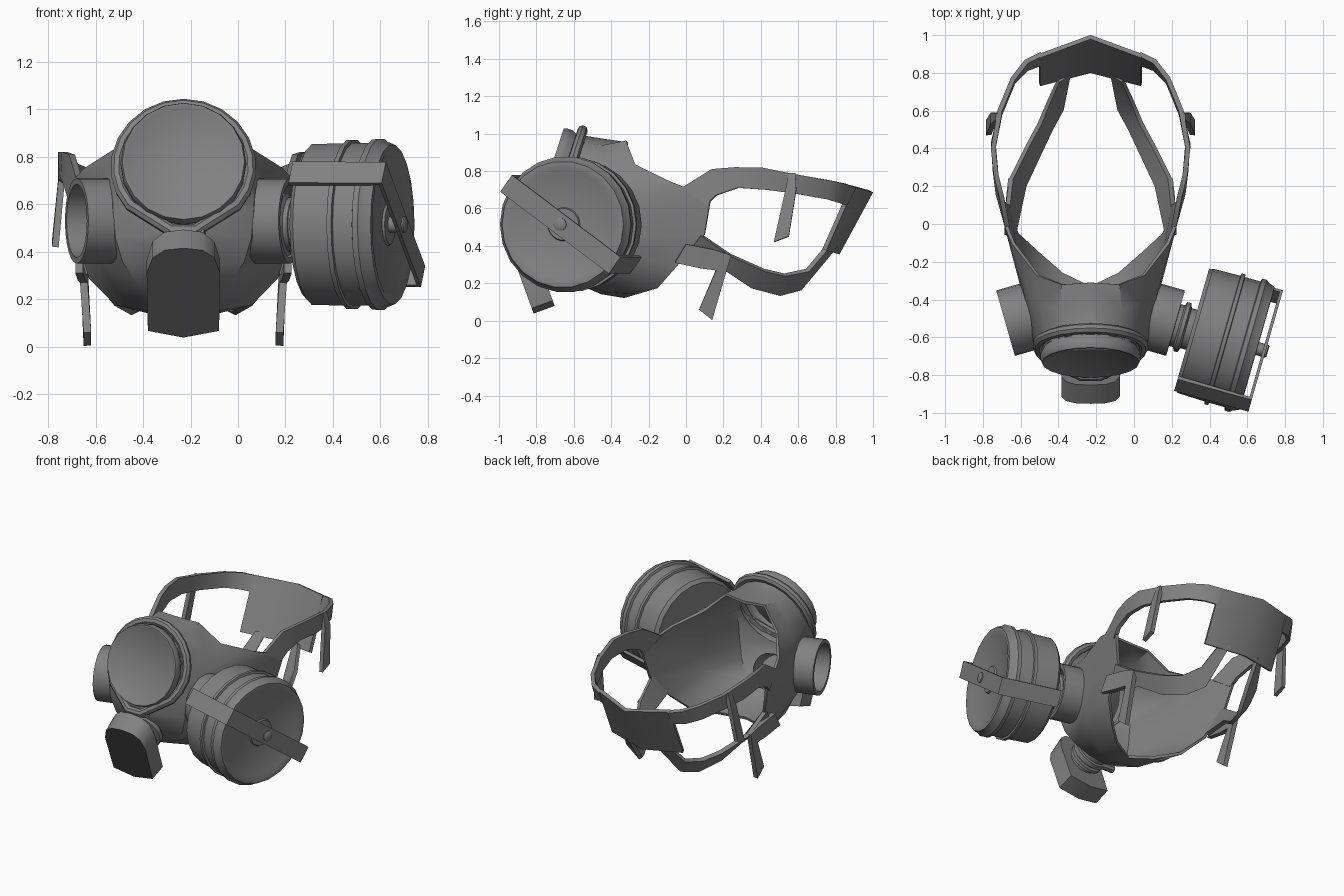
import bpy, bmesh
from math import sin, cos, pi, radians
from mathutils import Vector
from mathutils.bvhtree import BVHTree

if "Cube" in bpy.data.objects:
    bpy.data.objects.remove(bpy.data.objects["Cube"])

CX = -0.23  # mask symmetry plane


def make(name, verts, faces, loc=(0, 0, 0), mirror=False, thick=0.0):
    me = bpy.data.meshes.new(name)
    me.from_pydata([tuple(v) for v in verts], [], faces)
    bm = bmesh.new()
    bm.from_mesh(me)
    bmesh.ops.remove_doubles(bm, verts=bm.verts, dist=1e-5)
    bmesh.ops.recalc_face_normals(bm, faces=bm.faces)
    bm.to_mesh(me)
    bm.free()
    ob = bpy.data.objects.new(name, me)
    bpy.context.collection.objects.link(ob)
    ob.location = loc
    if mirror:
        ob.modifiers.new("mirror", 'MIRROR').merge_threshold = 0.002
    if thick:
        so = ob.modifiers.new("thickness", 'SOLIDIFY')
        so.thickness = thick
        so.offset = 0
    return ob


def lathe(name, origin, axis, profile, segs=20):
    """Revolve (distance along axis, radius) points around the axis."""
    q = Vector(axis).normalized().to_track_quat('Z', 'Y')
    o, n = Vector(origin), len(profile)
    verts = [o + q @ Vector((r * cos(2 * pi * k / segs), r * sin(2 * pi * k / segs), t))
             for k in range(segs) for t, r in profile]
    faces = [(k * n + i, k * n + i + 1, (k + 1) % segs * n + i + 1, (k + 1) % segs * n + i)
             for k in range(segs) for i in range(n - 1)]
    return make(name, verts, faces)


def strip(name, a, b, thick=0.026, mirror=True):
    """Band between two edge lines, mirrored over the mask centre."""
    n = len(a)
    faces = [(i, i + 1, n + i + 1, n + i) for i in range(n - 1)]
    return make(name, list(a) + list(b), faces, (CX if mirror else 0, 0, 0), mirror, thick)


def tube(name, pts, radius, closed=True):
    cu = bpy.data.curves.new(name, 'CURVE')
    cu.dimensions = '3D'
    cu.bevel_depth = radius
    cu.bevel_resolution = 2
    cu.use_fill_caps = True
    sp = cu.splines.new('POLY')
    sp.points.add(len(pts) - 1)
    for p, v in zip(sp.points, pts):
        p.co = (*v, 1)
    sp.use_cyclic_u = closed
    ob = bpy.data.objects.new(name, cu)
    bpy.context.collection.objects.link(ob)
    return ob


# lens frame: tilted upward
tilt = radians(18)
ln = Vector((0, -cos(tilt), sin(tilt)))
lu = Vector((0, sin(tilt), cos(tilt)))
lc = Vector((0, -0.73, 0.78))
wc = Vector((CX, 0, 0))


def lens_pt(x, u, depth):
    return lc + ln * depth + Vector((x, 0, 0)) + lu * u


# mask shell: rings from the open back edge to the front, half side only
rim = [(0, -.31, .945), (.15, -.32, .955), (.28, -.27, .83), (.41, -.10, .75), (.45, .0, .71), (.48, .13, .64),
       (.44, .10, .46), (.39, -.05, .29), (.28, -.15, .18), (.15, -.26, .15), (0, -.33, .13)]
cheek = [(0, -.45, .965), (.16, -.45, .93), (.26, -.42, .82), (.32, -.38, .74), (.35, -.34, .68), (.36, -.34, .58),
         (.36, -.34, .46), (.35, -.34, .36), (.28, -.36, .24), (.15, -.42, .16), (0, -.45, .15)]
front = [(0, -.57, .985), (.14, -.58, .95), (.225, -.60, .86), (.265, -.62, .76), (.29, -.64, .68), (.29, -.66, .58),
         (.28, -.66, .46), (.25, -.64, .36), (.19, -.60, .27), (.10, -.58, .22), (0, -.57, .20)]
nose = [lens_pt(.25 * sin(radians(31 * i)), .25 * cos(radians(31 * i)), -.07) for i in range(6)]
nose += [(.10, -.74, .48), (.09, -.72, .42), (.07, -.68, .34), (.04, -.64, .28), (0, -.62, .26)]
ridge = [(0, p[1] - .01, p[2]) for p in nose]
n = 11
shell_v = [Vector(p) for ring in (rim, cheek, front, nose, ridge) for p in ring]
shell_f = [(r * n + i, r * n + i + 1, (r + 1) * n + i + 1, (r + 1) * n + i)
           for r in range(4) for i in range(5 if r == 3 else 0, n - 1)]
make("mask_shell", shell_v, shell_f, (CX, 0, 0), True, 0.018)

# lens with raised rim, and the wire clamp pulled to a point below
lathe("lens", lc + wc, ln, [(-.12, .25), (-.07, .252), (-.045, .265), (-.015, .265), (.004, .258),
                            (.004, .25), (0, .245), (0, 0)], 20)
arc = [radians(a) for a in range(-128, 129, 16)]
loop = [lens_pt(.28 * sin(a), .28 * cos(a), -.095 + .05 * max(0, -cos(a))) + wc for a in arc]
loop += [lens_pt(x, -.3, -.02) + wc for x in (.05, -.05)]
tube("lens_clamp", loop, .028)
tube("lens_clamp_screw", [(CX - .05, -.78, .455), (CX + .09, -.80, .485)], .022, False)

# side ports: tubes whose inner end is projected onto the shell
tree = BVHTree.FromPolygons(shell_v, shell_f)
d = Vector((.962, -.275, 0))
pq = d.to_track_quat('Z', 'Y')
verts, S = [], 24
for k in range(S):
    a = 2 * pi * k / S
    e = pq @ Vector((cos(a), sin(a), 0))
    end = Vector((.45, -.525, .53))
    for r, base in ((.18, 1), (.18, 0), (.155, 0), (.155, 1)):
        p = end + e * r
        if base:
            hit = tree.ray_cast(p + d * .1, -d, .6)[0]
            p = hit if hit else p - d * .2
        verts.append(p)
make("side_ports", verts, [(k * 4 + i, k * 4 + i + 1, (k + 1) % S * 4 + i + 1, (k + 1) % S * 4 + i)
                           for k in range(S) for i in range(3)], (CX, 0, 0), True)

# valve box facing forward and down, with a dark front
ft = radians(20)
fn, fu = Vector((0, -cos(ft), -sin(ft))), Vector((0, -sin(ft), cos(ft)))
fc = Vector((CX, -.89, .245))
outline = [(0, -.22), (.15, -.19), (.155, .08), (.13, .16), (.08, .2), (0, .21),
           (-.08, .2), (-.13, .16), (-.155, .08), (-.15, -.19)]
m = len(outline)
verts = [fc + fn * t + Vector((u, 0, 0)) + fu * (v * k if v > 0 else v)
         for t, k in ((0, .86), (-.12, 1.05)) for u, v in outline]
valve = make("valve_box", verts, [tuple(range(m)), tuple(range(m, 2 * m))] +
             [(i, (i + 1) % m, m + (i + 1) % m, m + i) for i in range(m)])
lathe("valve_neck", fc - fn * .11, -fn, [(0, .09), (.03, .09), (.035, .115), (.055, .115), (.06, .095), (.075, .095),
                                         (.08, .125), (.11, .125), (.115, .11), (.22, .12)], 16)
tube("valve_clamp_screw", [(CX + .02, -.67, .24), (CX - .15, -.66, .24)], .025, False)

# filter canister on the right port
ax = Vector((.962, -.275, 0))
ec = Vector((.275, .962, 0))
co = Vector((.305, -.56, .515))
lathe("filter_thread", co - ax * .14, ax, [(0, 0), (0, .11), (.02, .135), (.04, .135), (.05, .115), (.07, .115),
                                           (.08, .135), (.1, .135), (.11, .11), (.15, .11)], 18)
lathe("filter_canister", co, ax, [(0, 0), (0, .32), (.02, .342), (.17, .346), (.173, .36), (.193, .36), (.196, .346),
                                  (.28, .346), (.285, .362), (.31, .364), (.325, .352), (.36, .338), (.362, .315),
                                  (.35, .29), (.34, .09), (.35, .085), (.35, 0)], 22)

# carrying bracket wrapped diagonally over the canister
ba = radians(-36)
bs = ec * cos(ba) + Vector((0, 0, sin(ba)))
bw = -ec * sin(ba) + Vector((0, 0, cos(ba)))
path = [co + bs * s + ax * t for s, t in ((-.365, .0), (-.365, .40), (.365, .40), (.365, .0))]
strip("canister_bracket", [p + bw * .055 for p in path], [p - bw * .055 for p in path], .022, False)
lathe("bracket_bolt", co, ax, [(.34, .035), (.415, .035), (.42, .028), (.42, 0)], 10)

# head straps
strip("upper_strap",
      [(.44, -.02, .71), (.47, .14, .81), (.50, .26, .82), (.515, .4, .82), (.48, .6, .78), (.41, .77, .75),
       (.34, .86, .73), (.26, .90, .715)],
      [(.475, .11, .62), (.49, .16, .67), (.505, .28, .71), (.515, .43, .70), (.48, .58, .68), (.41, .75, .65),
       (.34, .82, .63), (.26, .85, .62)])
strip("lower_strap",
      [(.44, .08, .46), (.42, .24, .35), (.33, .42, .27), (.27, .53, .245), (.22, .65, .27), (.17, .76, .40)],
      [(.40, -.03, .31), (.35, .2, .28), (.28, .35, .18), (.21, .5, .14), (.15, .61, .17), (.11, .80, .40)])
strip("rear_pad", [(.27, .89, .72), (0, .99, .692)], [(.27, .74, .38), (0, .81, .36)], .024)

# loose strap ends hanging at the sides
strip("upper_strap_end", [(.49, .585, .785), (.515, .59, .70), (.54, .55, .45)],
      [(.49, .55, .785), (.515, .53, .69), (.54, .47, .42)], .028)
strip("lower_strap_end", [(.44, .0, .41), (.43, .15, .38), (.42, .24, .35), (.405, .14, .004)],
      [(.44, -.06, .31), (.43, .08, .28), (.42, .16, .27), (.405, .07, .06)], .032)

# bake modifiers and shade
bpy.ops.object.select_all(action='SELECT')
bpy.context.view_layer.objects.active = bpy.context.selected_objects[0]
bpy.ops.object.convert(target='MESH')
bpy.ops.object.shade_smooth_by_angle(angle=radians(40))

# dark grey rubber and metal, darker valve front
for nm, g in (("dark_grey", .22), ("near_black", .06)):
    bpy.data.materials.new(nm).diffuse_color = (g, g, g, 1)
for ob in bpy.data.objects:
    ob.data.materials.clear()
    ob.data.materials.append(bpy.data.materials["dark_grey"])
valve.data.materials.append(bpy.data.materials["near_black"])
for f in valve.data.polygons:
    f.material_index = 1 if f.normal.dot(fn) > .9 else 0

for m in bpy.data.materials:
    if m.users and not m.is_grease_pencil:
        m.use_nodes = True
        m.node_tree.nodes["Principled BSDF"].inputs["Base Color"].default_value = m.diffuse_color
